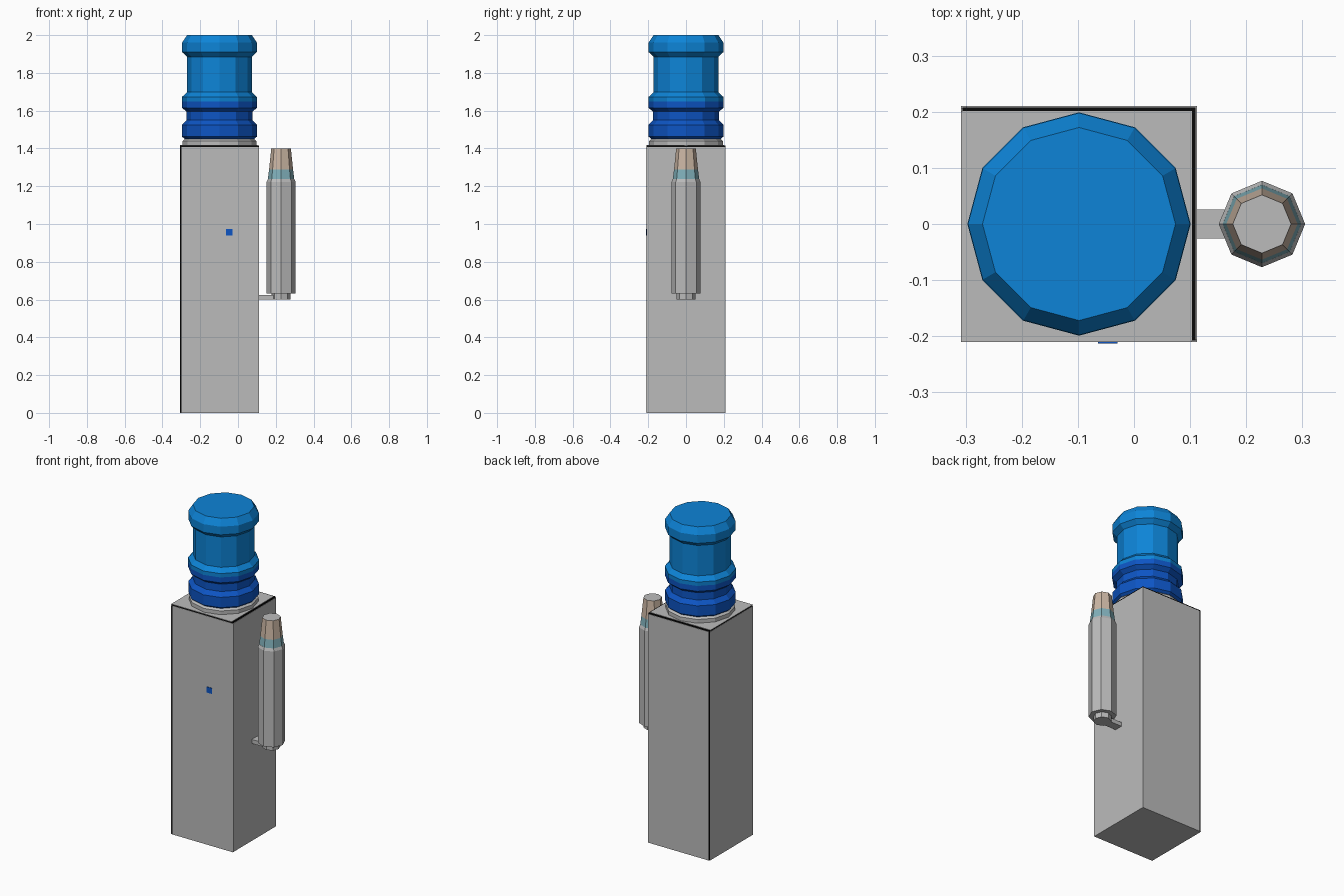
import bpy, bmesh, math

if "Cube" in bpy.data.objects:
    bpy.data.objects.remove(bpy.data.objects["Cube"])


def mat(name, r, g, b):
    m = bpy.data.materials.new(name)
    m.diffuse_color = (r, g, b, 1)
    m.use_nodes = True
    m.node_tree.nodes["Principled BSDF"].inputs["Base Color"].default_value = m.diffuse_color
    return m


GREY = mat("grey", 0.5, 0.5, 0.5)
BLACK = mat("black", 0.003, 0.003, 0.003)
LIGHT_BLUE = mat("light blue", 0.004, 0.23, 0.68)
DARK_BLUE = mat("dark blue", 0.004, 0.09, 0.55)
BEIGE = mat("beige", 0.6, 0.47, 0.37)
TEAL = mat("pale teal", 0.22, 0.44, 0.5)


def make(name, bm, mats):
    bmesh.ops.recalc_face_normals(bm, faces=bm.faces)
    me = bpy.data.meshes.new(name)
    bm.to_mesh(me)
    bm.free()
    for m in mats:
        me.materials.append(m)
    ob = bpy.data.objects.new(name, me)
    bpy.context.collection.objects.link(ob)
    return ob


def box(name, lo, hi, m):
    bm = bmesh.new()
    bmesh.ops.create_cube(bm, size=1)
    for v in bm.verts:
        for i in range(3):
            v.co[i] = hi[i] if v.co[i] > 0 else lo[i]
    return make(name, bm, [m])


def lathe(name, x, profile, sides, mats, rule):
    """Turn (radius, z) points into a capped solid; rule(z) picks the material."""
    bm = bmesh.new()
    rings = [[bm.verts.new((x + r * math.cos(2 * math.pi * i / sides),
                            r * math.sin(2 * math.pi * i / sides), z))
              for i in range(sides)] for r, z in profile]
    for a, b in zip(rings, rings[1:]):
        for i in range(sides):
            j = (i + 1) % sides
            bm.faces.new((a[i], a[j], b[j], b[i]))
    bm.faces.new(rings[0])
    bm.faces.new(rings[-1])
    for f in bm.faces:
        f.material_index = rule(f.calc_center_median().z)
    return make(name, bm, mats)


# Cabinet: black core covered by grey panels that leave dark seams
X0, X1, Y, H = -0.308, 0.112, 0.21, 1.417
T, G = 0.002, 0.009
box("cabinet_core", (X0 + T, -Y + T, T), (X1 - T, Y - T, H - T), BLACK)
box("front_panel", (X0 + G, -Y, 0), (X1, -Y + T, H - G), GREY)
box("back_panel", (X0 + G, Y - T, 0), (X1, Y, H - G), GREY)
box("left_panel", (X0, -Y, 0), (X0 + T, Y - G / 2, H - G), GREY)
box("right_panel", (X1 - T, -Y + G / 2, 0), (X1, Y, H - G), GREY)
box("top_panel", (X0, -Y, H - T), (X1 - G, Y - G, H), GREY)
box("bottom_panel", (X0, -Y, 0), (X1, Y, T), GREY)

# Small blue marker on the front
box("front_marker", (-0.064, -Y - 0.003, 0.938), (-0.029, -Y, 0.973), DARK_BLUE)

# Bottle with its collar
CX = -0.098
lathe("bottle_collar", CX, [(0.195, H - 0.005), (0.195, 1.44), (0.18, 1.452)],
      12, [GREY], lambda z: 0)
lathe("bottle", CX,
      [(0.17, 1.44), (0.198, 1.462), (0.198, 1.525), (0.174, 1.55),
       (0.174, 1.595), (0.199, 1.615), (0.199, 1.648), (0.199, 1.672),
       (0.172, 1.698), (0.172, 1.885), (0.198, 1.91), (0.198, 1.96), (0.172, 2.0)],
      12, [LIGHT_BLUE, DARK_BLUE], lambda z: 1 if z < 1.648 else 0)

# Cup tube and bracket on the right side
TX = 0.228
lathe("cup_tube", TX, [(0.05, 0.6), (0.05, 0.632), (0.077, 0.632),
                       (0.077, 1.222), (0.07, 1.238)],
      8, [GREY], lambda z: 0)
lathe("top_cup", TX, [(0.07, 1.237), (0.0635, 1.288), (0.052, 1.4)],
      8, [TEAL, BEIGE, GREY],
      lambda z: 0 if z < 1.288 else (1 if z < 1.39 else 2))
box("tube_bracket", (X1 - 0.01, -0.026, 0.6), (TX, 0.026, 0.625), GREY)
